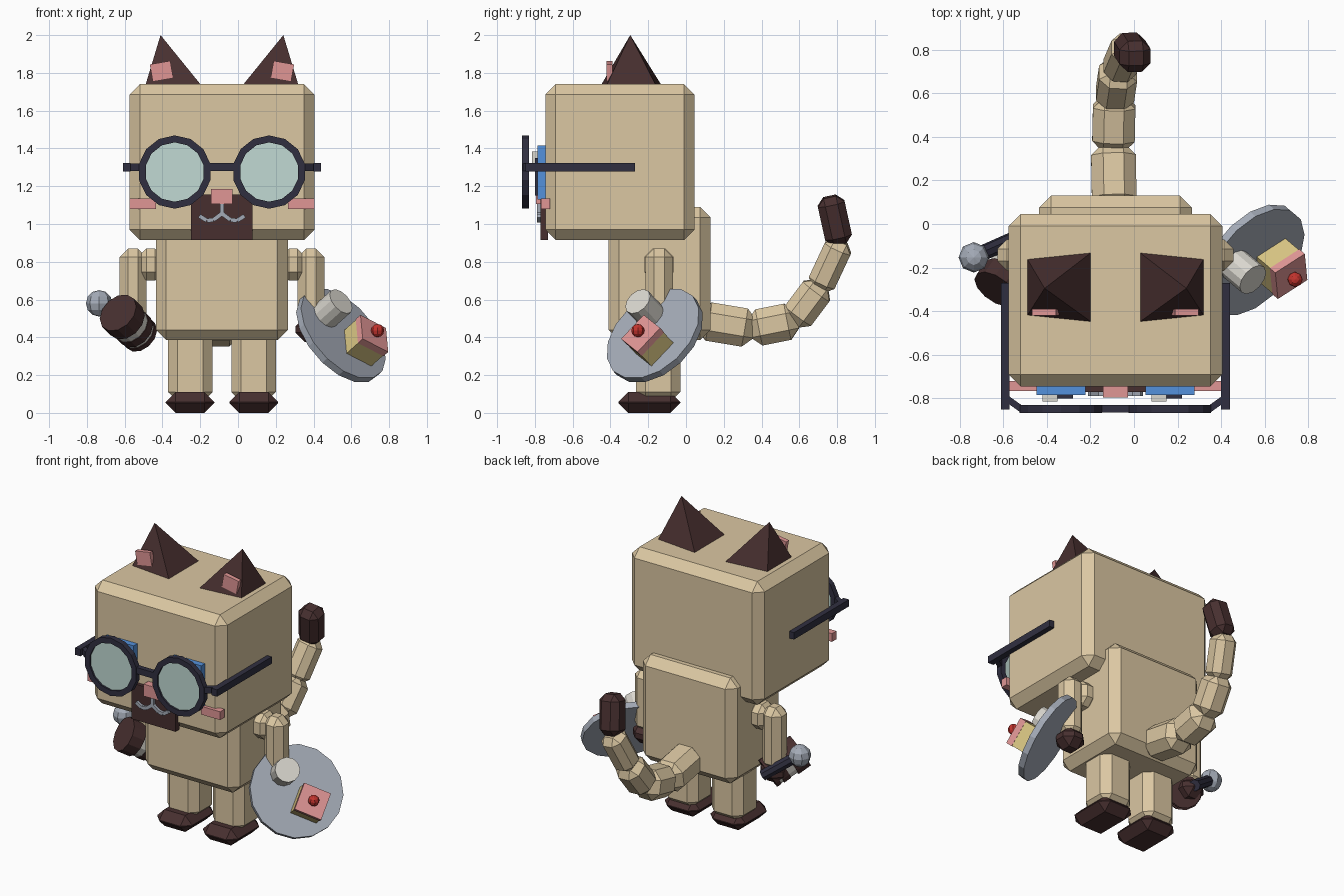
import bpy, bmesh, math
from mathutils import Vector, Matrix

if "Cube" in bpy.data.objects:
    bpy.data.objects.remove(bpy.data.objects["Cube"])

CX = -0.085  # the character's own mirror plane


def mat(name, r, g, b):
    m = bpy.data.materials.new(name)
    lin = [((c / 255 + 0.055) / 1.055) ** 2.4 for c in (r, g, b)]
    m.diffuse_color = (*lin, 1)
    m.use_nodes = True
    m.node_tree.nodes["Principled BSDF"].inputs["Base Color"].default_value = m.diffuse_color
    return m


TAN = mat("tan fur", 219, 199, 162)
BROWN = mat("dark brown", 71, 47, 47)
PINK = mat("pink", 224, 150, 149)
NAVY = mat("navy", 48, 47, 64)
LENS = mat("pale lens", 193, 218, 211)
BLUE = mat("blue", 84, 145, 220)
GRAY = mat("gray", 164, 171, 183)
WHITE = mat("off white", 218, 215, 207)
CREAM = mat("yellow sponge", 218, 199, 132)
RED = mat("red", 196, 52, 46)


def finish(name, bm, material, matrix=Matrix()):
    bm.transform(matrix)
    bmesh.ops.recalc_face_normals(bm, faces=bm.faces)
    me = bpy.data.meshes.new(name)
    bm.to_mesh(me)
    bm.free()
    me.materials.append(material)
    ob = bpy.data.objects.new(name, me)
    bpy.context.collection.objects.link(ob)
    return ob


def frame(center, x, y, z):
    m = Matrix((x, y, z)).transposed().to_4x4()
    m.translation = center
    return m


def along(a, b):
    """Frame in the middle of a-b with its z axis pointing from a to b."""
    a, b = Vector(a), Vector(b)
    z = (b - a).normalized()
    ref = Vector((1, 0, 0)) if abs(z.x) < 0.8 else Vector((0, 1, 0))
    y = z.cross(ref).normalized()
    return frame((a + b) / 2, y.cross(z), y, z), (b - a).length


def block(name, size, material, matrix, bevel=0.0):
    bm = bmesh.new()
    bmesh.ops.create_cube(bm, size=1)
    bmesh.ops.scale(bm, vec=size, verts=bm.verts)
    if bevel:
        bmesh.ops.bevel(bm, geom=bm.edges[:], offset=bevel, segments=1,
                        affect='EDGES', clamp_overlap=True)
    return finish(name, bm, material, matrix)


def box(name, x, y, z, material, bevel=0.0):
    """Box from (min, max) ranges."""
    size = [r[1] - r[0] for r in (x, y, z)]
    mid = [(r[0] + r[1]) / 2 for r in (x, y, z)]
    return block(name, size, material, Matrix.Translation(mid), bevel)


def bar(name, a, b, w, d, material, bevel=0.0):
    m, length = along(a, b)
    return block(name, (w, d, length), material, m, bevel)


def cylinder(name, a, b, r, sides, material):
    m, length = along(a, b)
    bm = bmesh.new()
    bmesh.ops.create_cone(bm, cap_ends=True, segments=sides,
                          radius1=r, radius2=r, depth=length)
    return finish(name, bm, material, m)


def ball(name, center, r, material):
    bm = bmesh.new()
    bmesh.ops.create_uvsphere(bm, u_segments=8, v_segments=6, radius=r)
    return finish(name, bm, material, Matrix.Translation(center))


def ring(name, cx, cz, y0, y1, r0, r1, sides, material):
    """Flat-sided rim around the y axis."""
    bm = bmesh.new()
    loops = []
    for i in range(sides):
        t = 2 * math.pi * (i + 0.5) / sides
        loops.append([bm.verts.new((cx + r * math.cos(t), y, cz + r * math.sin(t)))
                      for r, y in ((r0, y0), (r1, y0), (r1, y1), (r0, y1))])
    for i in range(sides):
        p, q = loops[i], loops[(i + 1) % sides]
        for k in range(4):
            n = (k + 1) % 4
            bm.faces.new((p[k], p[n], q[n], q[k]))
    return finish(name, bm, material)


# Head and body
box("head", (-0.575, 0.405), (-0.745, 0.045), (0.915, 1.74), TAN, 0.055)
box("body", (-0.435, 0.265), (-0.41, 0.13), (0.385, 1.09), TAN, 0.055)

# Mirrored parts
for side, s in (("left", -1), ("right", 1)):
    def rx(a, b):
        return tuple(sorted((CX + s * a, CX + s * b)))

    # Legs, feet, arms and hands
    box(side + "_leg", rx(0.05, 0.285), (-0.265, -0.03), (0.06, 0.45), TAN, 0.05)
    box(side + "_foot", rx(0.04, 0.298), (-0.357, -0.03), (0, 0.11), BROWN, 0.052)
    box(side + "_shoulder", rx(0.31, 0.445), (-0.22, -0.065), (0.70, 0.87), TAN, 0.045)
    box(side + "_arm", rx(0.40, 0.542), (-0.215, -0.07), (0.46, 0.87), TAN, 0.045)
    box(side + "_hand", rx(0.39, 0.555), (-0.225, -0.06), (0.375, 0.51), BROWN, 0.05)

    # Ear pyramid and pink inner patch
    bm = bmesh.new()
    base = [bm.verts.new((CX + s * x, y, 1.735)) for x, y in
            ((0.405, -0.16), (0.11, -0.13), (0.11, -0.45), (0.405, -0.42))]
    tip = bm.verts.new((CX + s * 0.325, -0.295, 2.0))
    bm.faces.new(base)
    for i in range(4):
        bm.faces.new((base[i], base[(i + 1) % 4], tip))
    finish(side + "_ear", bm, BROWN)
    block(side + "_inner_ear", (0.11, 0.03, 0.09), PINK,
          Matrix.Translation((CX + s * 0.32, -0.405, 1.81))
          @ Matrix.Rotation(s * math.radians(10), 4, 'Y'))

    # Eye, pupil and highlight
    ex = CX + s * 0.25
    box(side + "_eye", (ex - 0.112, ex + 0.112), (-0.785, -0.74), (1.13, 1.415), BLUE)
    box(side + "_pupil", (ex - 0.055, ex + 0.055), (-0.80, -0.78), (1.15, 1.35), NAVY)
    box(side + "_highlight", (ex - 0.085, ex - 0.015), (-0.815, -0.78), (1.31, 1.385), WHITE)

    # Glasses: rim, lens, hinge and temple
    ring(side + "_rim", ex, 1.275, -0.867, -0.83, 0.157, 0.194, 14, NAVY)
    cylinder(side + "_lens", (ex, -0.855, 1.275), (ex, -0.842, 1.275), 0.162, 14, LENS)
    box(side + "_temple", rx(0.485, 0.525), (-0.85, -0.27), (1.277, 1.323), NAVY)
    bar(side + "_hinge", (CX + s * 0.50, -0.80, 1.30), (CX + s * 0.43, -0.85, 1.30),
        0.03, 0.04, NAVY)

    # Cheek and half of the mouth
    box(side + "_cheek", rx(0.35, 0.49), (-0.767, -0.72), (1.08, 1.135), PINK)
    pts = [(0, 1.055), (0.045, 1.022), (0.08, 1.018), (0.12, 1.043)]
    for i in range(3):
        (xa, za), (xb, zb) = pts[i], pts[i + 1]
        bar(f"{side}_mouth_{i}", (CX + s * xa, -0.777, za), (CX + s * xb, -0.777, zb),
            0.022, 0.022, GRAY)

# Middle of the face
box("bridge", (CX - 0.07, CX + 0.07), (-0.865, -0.83), (1.28, 1.322), NAVY)
box("muzzle", (CX - 0.163, CX + 0.163), (-0.77, -0.73), (0.915, 1.155), BROWN)
box("nose", (CX - 0.057, CX + 0.057), (-0.795, -0.74), (1.105, 1.185), PINK)
box("mouth_line", (CX - 0.011, CX + 0.011), (-0.788, -0.76), (1.04, 1.11), GRAY)

# Tail segments from the back of the body up to the dark tip
path = [(-0.09, 0.08, 0.49), (-0.095, 0.35, 0.445), (-0.09, 0.575, 0.49),
        (-0.07, 0.71, 0.67), (-0.025, 0.815, 0.895), (0.01, 0.76, 1.145)]
widths = [0.205, 0.195, 0.175, 0.15, 0.145]
for i, w in enumerate(widths):
    a, b = Vector(path[i]), Vector(path[i + 1])
    e = (b - a).normalized() * (0.015 if i < 4 else 0)
    bar(f"tail_{i}", a - e, b + e, w, w, BROWN if i == 4 else TAN, w * 0.27)

# Tilted plate with cup, cake and cherry
n = Vector((0.63, -0.53, 0.56)).normalized()
u = Vector((0.71, 0.07, -0.70))
u = (u - n * u.dot(n)).normalized()
c = Vector((0.545, -0.165, 0.41))
cylinder("plate", c - n * 0.02, c + n * 0.02, 0.29, 16, GRAY)
cup = c - u * 0.135
cylinder("small_cup", cup + n * 0.015, cup + n * 0.15, 0.078, 12, WHITE)
e1 = Vector((0.78, 0.5, -0.4))
e1 = (e1 - n * e1.dot(n)).normalized()
e2 = n.cross(e1)
cake = c + u * 0.11
block("cake_sponge", (0.17, 0.17, 0.105), CREAM, frame(cake + n * 0.0675, e1, e2, n))
block("cake_icing", (0.175, 0.175, 0.04), PINK, frame(cake + n * 0.138, e1, e2, n))
ball("cherry", cake + n * 0.185, 0.035, RED)

# Microphone
cylinder("microphone_handle", (-0.53, -0.06, 0.43), (-0.71, -0.14, 0.565), 0.036, 8, NAVY)
ball("microphone_head", (-0.735, -0.153, 0.58), 0.07, GRAY)

# Banded drum held in front of the left hand
a = Vector((-0.5, -0.7, 0.5)).normalized()
o = Vector((-0.575, -0.215, 0.47))
for name, t0, t1, r, m in (("drum_front", 0.03, 0.12, 0.112, BROWN),
                           ("drum_band", -0.02, 0.03, 0.1, WHITE),
                           ("drum_middle", -0.07, -0.02, 0.104, BROWN),
                           ("drum_back_band", -0.09, -0.07, 0.096, WHITE),
                           ("drum_back", -0.12, -0.09, 0.1, BROWN)):
    cylinder(name, o + a * t0, o + a * t1, r, 12, m)
